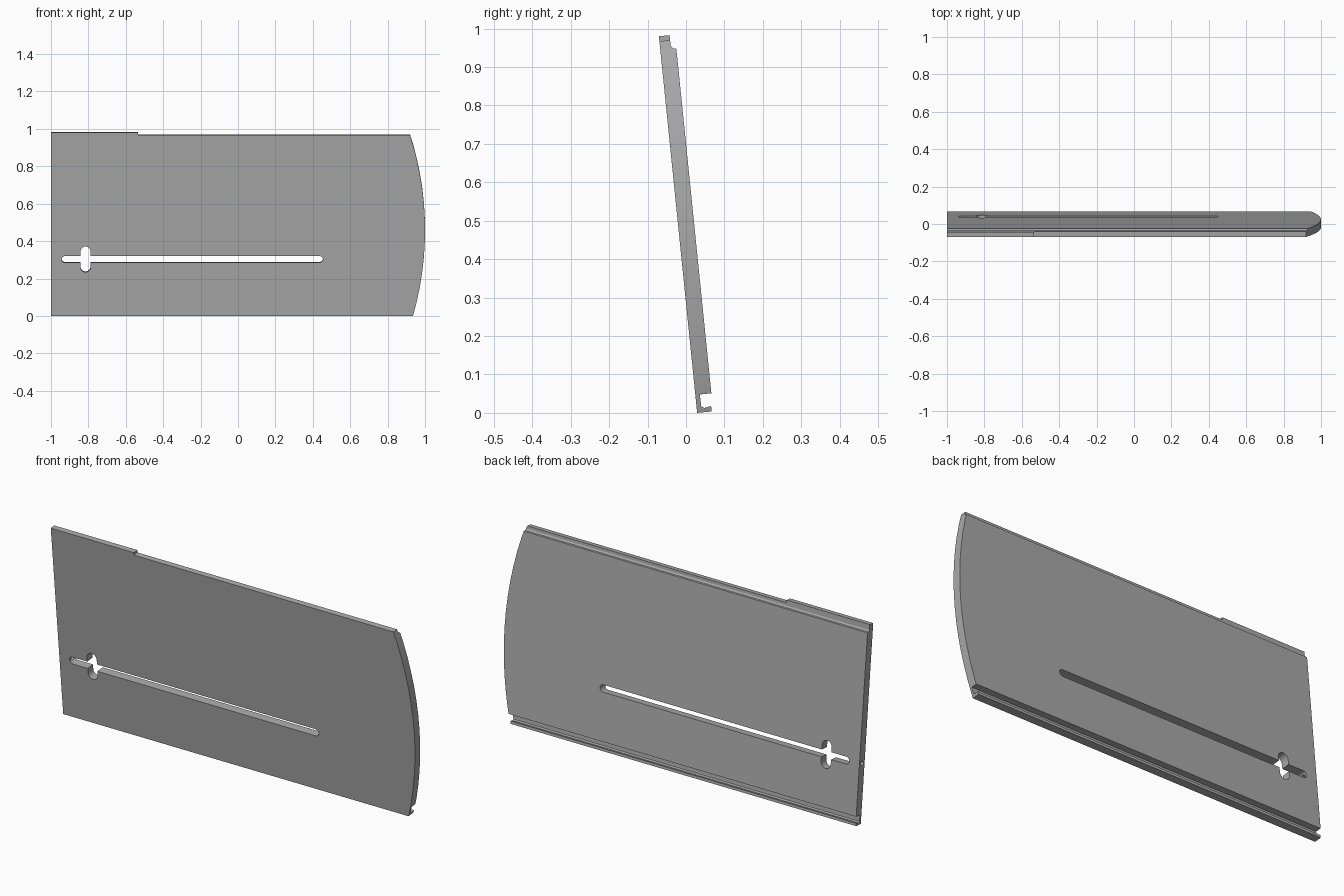
import bpy, bmesh, math
from math import sin, cos, pi, radians
from mathutils import Vector

cube = bpy.data.objects.get("Cube")
if cube:
    bpy.data.objects.remove(cube, do_unlink=True)

TILT = radians(5.8)
THICK = 0.042
HEIGHT = 0.985
SLOT_Z = 0.304

grey = bpy.data.materials.new("plain_grey")
grey.use_nodes = True
grey.diffuse_color = (0.4, 0.4, 0.4, 1)
grey.node_tree.nodes["Principled BSDF"].inputs["Base Color"].default_value = (0.4, 0.4, 0.4, 1)


def prism(name, outline, sweep):
    """Sweep a closed outline of 3D points along a vector."""
    bm = bmesh.new()
    face = bm.faces.new([bm.verts.new(p) for p in outline])
    new = bmesh.ops.extrude_face_region(bm, geom=[face])["geom"]
    moved = [g for g in new if isinstance(g, bmesh.types.BMVert)]
    bmesh.ops.translate(bm, vec=Vector(sweep), verts=moved)
    bmesh.ops.recalc_face_normals(bm, faces=bm.faces[:])
    mesh = bpy.data.meshes.new(name)
    bm.to_mesh(mesh)
    bm.free()
    mesh.materials.append(grey)
    obj = bpy.data.objects.new(name, mesh)
    bpy.context.collection.objects.link(obj)
    return obj


def rounded_slot(name, x0, x1, z0, z1, steps=10):
    """Stadium-shaped cutter through the thickness, along its longer side."""
    wide = x1 - x0 > z1 - z0
    r = min(x1 - x0, z1 - z0) / 2
    pts = []
    for i in range(2 * (steps + 1)):
        half = i > steps
        a = pi * (i - half) / steps - (pi / 2 if wide else 0)
        if wide:
            cx, cz = (x0 + r if half else x1 - r), (z0 + z1) / 2
        else:
            cx, cz = (x0 + x1) / 2, (z0 + r if half else z1 - r)
        pts.append((cx + r * cos(a), -0.1, cz + r * sin(a)))
    return prism(name, pts, (0, 0.3, 0))


def boolean(target, cutter, operation):
    cutter.hide_render = True
    mod = target.modifiers.new(cutter.name, 'BOOLEAN')
    mod.operation = operation
    mod.solver = 'EXACT'
    mod.object = cutter
    bpy.context.view_layer.objects.active = target
    bpy.ops.object.modifier_apply(modifier=mod.name)
    bpy.data.objects.remove(cutter, do_unlink=True)


# Panel section: lipped groove low on the back, rabbet along the top
section = [(0, 0), (0.038, 0), (0.038, 0.014), (0.02, 0.011), (0.012, 0.016),
           (0.012, 0.047), (THICK, 0.047), (THICK, 0.948),
           (0.033, 0.95), (0.028, 0.958), (0.028, HEIGHT), (0, HEIGHT)]
panel = prism("sliding_panel", [(-1, y, z) for y, z in section], (2.1, 0, 0))

# Bowed end of the panel
radius, mid = 1.68, 0.46
reach = math.asin(0.6 / radius)
arc = [-reach + 2 * reach * i / 16 for i in range(17)]
bow = [(1 - radius + radius * cos(a), -0.1, mid + radius * sin(a)) for a in arc]
bow += [(-1.2, -0.1, bow[-1][2]), (-1.2, -0.1, bow[0][2])]
boolean(panel, prism("bowed_end", bow, (0, 0.3, 0)), 'INTERSECT')

# Lowered stretch of the top edge
step = [(-0.535, -0.1, 0.972), (1.2, -0.1, 0.972), (1.2, -0.1, 1.1), (-0.535, -0.1, 1.1)]
boolean(panel, prism("top_step", step, (0, 0.3, 0)), 'DIFFERENCE')

# Long slot with its cross opening
boolean(panel, rounded_slot("long_slot", -0.943, 0.454, SLOT_Z - 0.018, SLOT_Z + 0.018), 'DIFFERENCE')
boolean(panel, rounded_slot("cross_slot", -0.842, -0.788, SLOT_Z - 0.069, SLOT_Z + 0.069), 'DIFFERENCE')

# Bore from the square end into the slot
ring = [(-1.1, THICK / 2 + 0.011 * cos(a), SLOT_Z + 0.011 * sin(a))
        for a in (2 * pi * i / 16 for i in range(16))]
boolean(panel, prism("end_bore", ring, (0.17, 0, 0)), 'DIFFERENCE')

# Lean the panel back
panel.rotation_euler.x = TILT
panel.location.y = 0.029

bpy.ops.object.select_all(action='DESELECT')
panel.select_set(True)
bpy.context.view_layer.objects.active = panel
bpy.ops.object.shade_smooth_by_angle(angle=radians(25))
